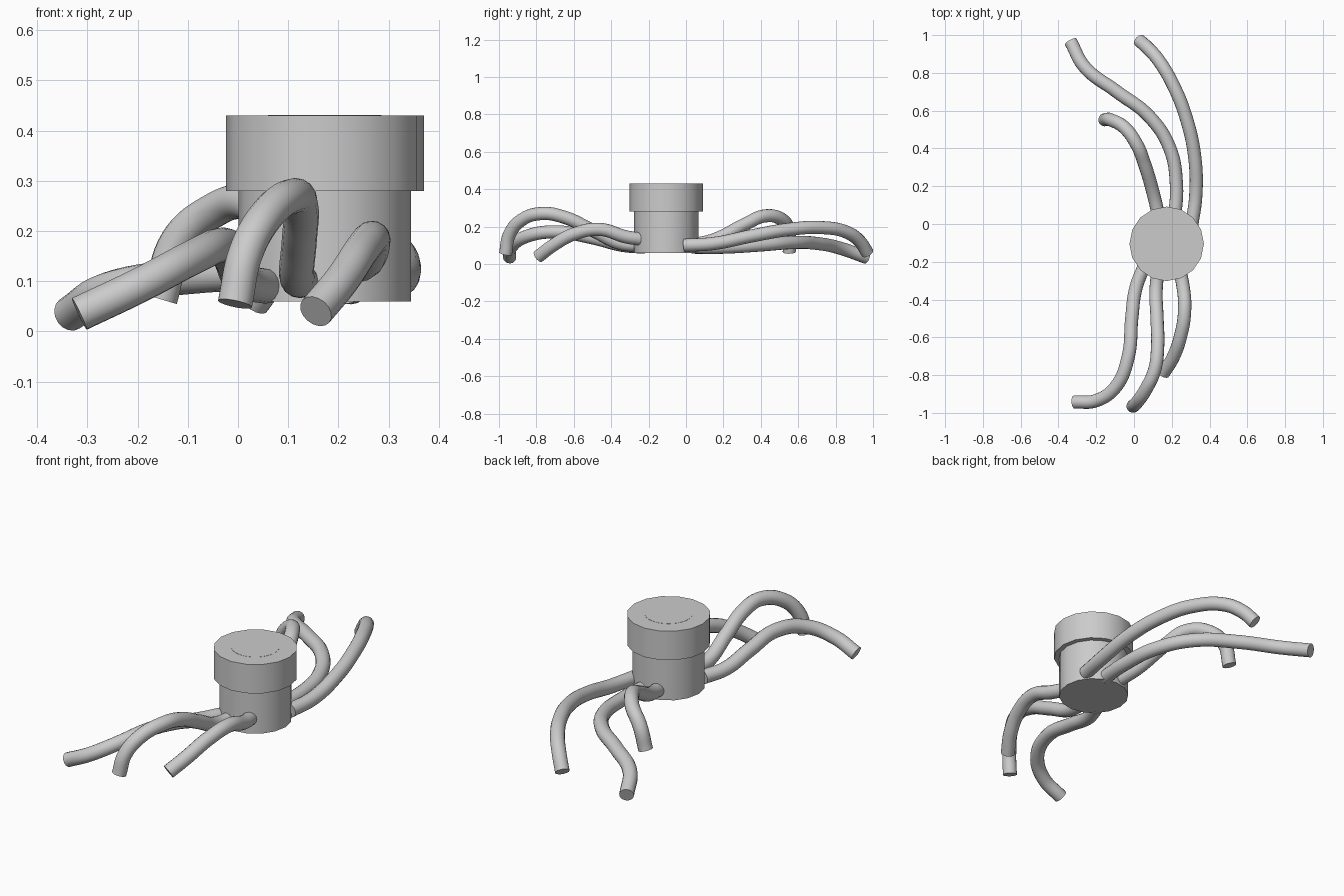
import bpy
from math import radians

CX, CY = 0.173, -0.105   # body axis


def drum(name, r, z0, z1, sides):
    bpy.ops.mesh.primitive_cylinder_add(vertices=sides, radius=r, depth=z1 - z0,
                                        location=(CX, CY, (z0 + z1) / 2))
    ob = bpy.context.object
    ob.name = name
    bpy.ops.object.shade_smooth_by_angle(angle=radians(30))


def tentacle(name, pts, r=0.035):
    cu = bpy.data.curves.new(name, 'CURVE')
    cu.dimensions = '3D'
    cu.bevel_depth = r
    cu.bevel_resolution = 6
    cu.resolution_u = 8
    cu.use_fill_caps = True
    sp = cu.splines.new('BEZIER')
    sp.bezier_points.add(len(pts) - 1)
    for bp, p in zip(sp.bezier_points, pts):
        bp.co = p
        bp.handle_left_type = bp.handle_right_type = 'AUTO'
    ob = bpy.data.objects.new(name, cu)
    bpy.context.collection.objects.link(ob)


# Two-step body with a flush disc on top
drum("lower_body", 0.172, 0.06, 0.28, 16)
drum("upper_body", 0.197, 0.28, 0.43, 16)
drum("top_disc", 0.113, 0.40, 0.431, 32)

# Tentacles reaching backwards
tentacle("back_right_tentacle", [
    (0.305, -0.01, 0.10), (0.327, 0.15, 0.11), (0.322, 0.35, 0.15), (0.28, 0.55, 0.185),
    (0.215, 0.72, 0.195), (0.135, 0.86, 0.17), (0.075, 0.93, 0.12), (0.03, 0.97, 0.06)])
tentacle("back_middle_tentacle", [
    (0.215, 0.03, 0.09), (0.225, 0.2, 0.09), (0.19, 0.4, 0.102), (0.08, 0.57, 0.115),
    (-0.09, 0.70, 0.11), (-0.26, 0.83, 0.083), (-0.335, 0.965, 0.035)])
tentacle("back_left_tentacle", [
    (0.135, 0.02, 0.10), (0.105, 0.15, 0.13), (0.055, 0.32, 0.215), (0.015, 0.42, 0.257),
    (-0.05, 0.51, 0.24), (-0.12, 0.55, 0.18), (-0.155, 0.552, 0.065)])

# Tentacles reaching forwards
tentacle("front_left_tentacle", [
    (0.055, -0.22, 0.09), (0.01, -0.34, 0.10), (-0.012, -0.5, 0.14), (-0.03, -0.70, 0.172),
    (-0.095, -0.86, 0.145), (-0.20, -0.935, 0.09), (-0.316, -0.943, 0.035)])
tentacle("front_middle_tentacle", [
    (0.13, -0.22, 0.10), (0.117, -0.35, 0.11), (0.122, -0.5, 0.18), (0.125, -0.65, 0.25),
    (0.11, -0.77, 0.27), (0.06, -0.88, 0.235), (0.015, -0.945, 0.155), (-0.006, -0.965, 0.055)])
tentacle("front_right_tentacle", [
    (0.235, -0.22, 0.13), (0.258, -0.32, 0.145), (0.268, -0.46, 0.185),
    (0.245, -0.60, 0.16), (0.205, -0.71, 0.10), (0.155, -0.79, 0.04)])
